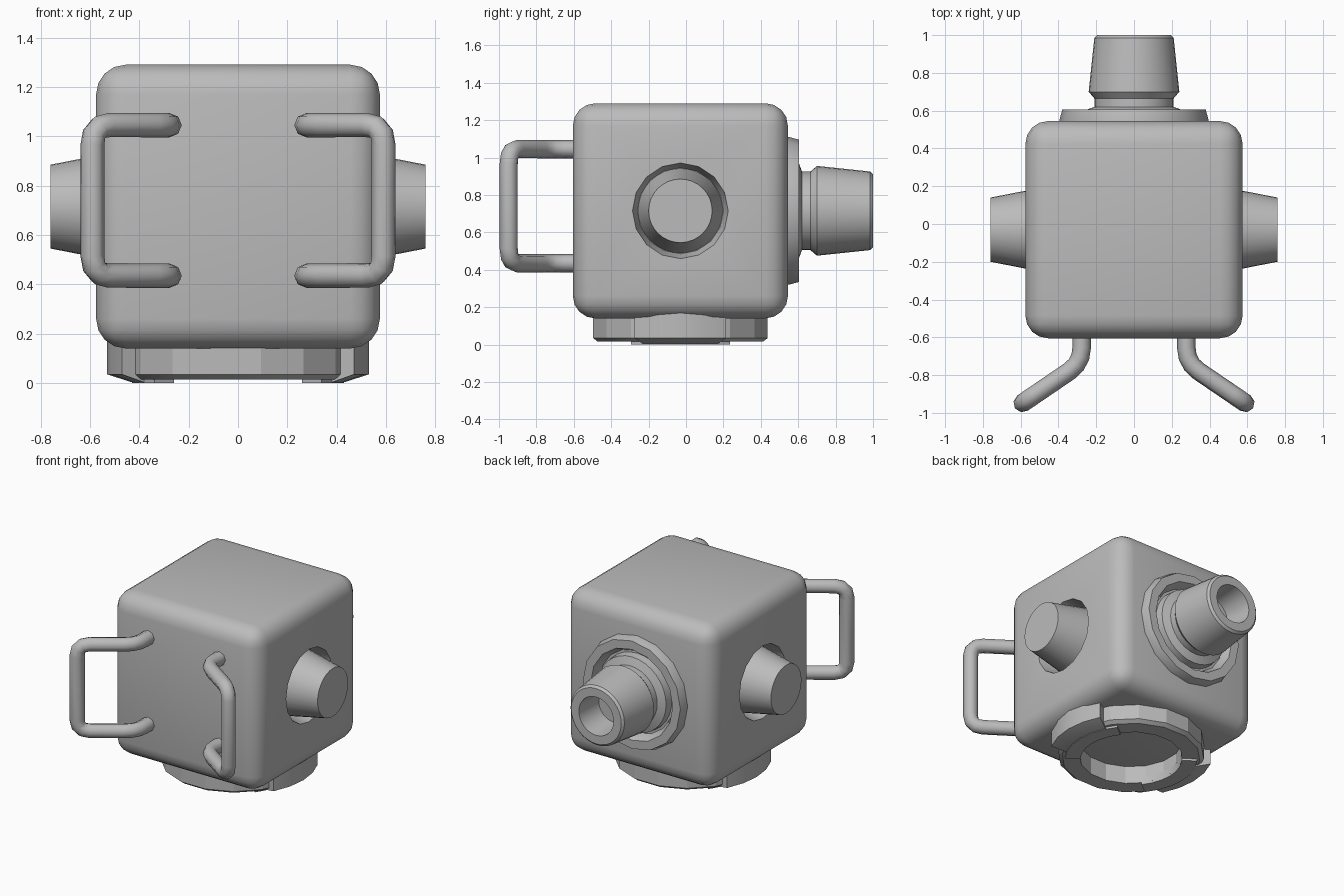
import bpy, bmesh, math
from mathutils import Matrix, Vector

if "Cube" in bpy.data.objects:
    bpy.data.objects.remove(bpy.data.objects["Cube"])

CENTRE = Vector((0, -0.03, 0.715))

grey = bpy.data.materials.new("plain grey")
grey.use_nodes = True
grey.diffuse_color = (0.5, 0.5, 0.5, 1)
grey.node_tree.nodes["Principled BSDF"].inputs["Base Color"].default_value = (0.5, 0.5, 0.5, 1)


def smooth(ob, angle=35):
    bpy.ops.object.select_all(action="DESELECT")
    ob.select_set(True)
    bpy.context.view_layer.objects.active = ob
    bpy.ops.object.shade_smooth_by_angle(angle=math.radians(angle))


def finish(bm, name, angle=35):
    bmesh.ops.recalc_face_normals(bm, faces=bm.faces)
    mesh = bpy.data.meshes.new(name)
    bm.to_mesh(mesh)
    bm.free()
    mesh.materials.append(grey)
    ob = bpy.data.objects.new(name, mesh)
    bpy.context.collection.objects.link(ob)
    smooth(ob, angle)
    return ob


def lathe(name, profile, matrix, seg=32, start=0.0, sweep=360.0, loop=False, angle=35):
    """Turn (radius, height) points about local z, then place with matrix."""
    bm = bmesh.new()
    full = sweep == 360.0
    rows = []
    for i in range(seg if full else seg + 1):
        a = math.radians(start + sweep * i / seg)
        rows.append([bm.verts.new((r * math.cos(a), r * math.sin(a), h)) for r, h in profile])
    n = len(profile)
    for i in range(seg):
        p, q = rows[i], rows[(i + 1) % len(rows)]
        for j in range(n if loop else n - 1):
            k = (j + 1) % n
            bm.faces.new((p[j], q[j], q[k], p[k]))
    if not full:
        bm.faces.new(rows[0])
        bm.faces.new(rows[-1])
    bmesh.ops.remove_doubles(bm, verts=bm.verts, dist=1e-5)
    bmesh.ops.transform(bm, matrix=matrix, verts=bm.verts)
    return finish(bm, name, angle)


# Rounded cube body
bm = bmesh.new()
bmesh.ops.create_cube(bm, size=1.15)
bmesh.ops.bevel(bm, geom=bm.edges[:], offset=0.12, segments=4, profile=0.5, affect="EDGES")
bmesh.ops.translate(bm, vec=CENTRE, verts=bm.verts)
body = finish(bm, "body")

# Side sockets cut into the body, each holding a tapered stub
for side, sign in (("left", 1), ("right", -1)):
    place = Matrix.Translation(CENTRE) @ Matrix.Rotation(sign * math.pi / 2, 4, "Y")
    cutter = lathe("socket_cutter", [(0, 0.47), (0.23, 0.47), (0.262, 0.6), (0, 0.6)],
                   place, seg=16)
    cutter.hide_render = True
    cut = body.modifiers.new("socket", "BOOLEAN")
    cut.operation = "DIFFERENCE"
    cut.solver = "EXACT"
    cut.object = cutter
    bpy.context.view_layer.objects.active = body
    bpy.ops.object.modifier_apply(modifier=cut.name)
    bpy.data.objects.remove(cutter)
    lathe(side + "_stub", [(0, 0.4), (0.24, 0.4), (0.17, 0.76), (0, 0.76)], place)
smooth(body)

# Rear flange with a recessed centre, and the hollow nozzle standing in it
rear = Matrix.Translation((0, 0, CENTRE.z)) @ Matrix.Rotation(-math.pi / 2, 4, "X")
lathe("rear_flange", [(0.395, 0.5), (0.395, 0.55), (0.38, 0.605), (0.32, 0.605),
                      (0.29, 0.55), (0.29, 0.5)], rear, seg=16, loop=True)
lathe("rear_nozzle", [(0, 0.5), (0.275, 0.5), (0.265, 0.6), (0.21, 0.62), (0.21, 0.665),
                      (0.24, 0.7), (0.21, 0.985), (0.195, 1.0), (0.135, 1.0),
                      (0.12, 0.8), (0, 0.8)], rear)

# Base ring with a wide lug and a raised pad on each side
base = Matrix.Translation((0, CENTRE.y, 0))
lathe("base_ring", [(0.335, 0.2), (0.335, 0.015), (0.45, 0.015), (0.476, 0.035), (0.476, 0.2)],
      base, seg=16, start=11.25, loop=True, angle=15)
for side, turn in (("left", 0), ("right", 180)):
    lathe(side + "_base_lug", [(0.36, 0.2), (0.36, 0.003), (0.43, 0.003), (0.53, 0.035), (0.53, 0.2)],
          base, seg=4, start=turn - 27.5, sweep=55, loop=True)
    lathe(side + "_base_pad", [(0.33, 0.06), (0.33, 0), (0.43, 0), (0.43, 0.06)],
          base, seg=6, start=turn - 38, sweep=76, loop=True)


def rounded_path(points, radius, steps=3):
    """Round the inner corners of a path."""
    out = [points[0]]
    for a, b, c in zip(points, points[1:], points[2:]):
        p = b + (a - b).normalized() * radius
        q = b + (c - b).normalized() * radius
        for i in range(steps + 1):
            t = i / steps
            out.append(p * (1 - t) ** 2 + b * 2 * t * (1 - t) + q * t * t)
    return out + [points[-1]]


# Front grab handles, bent outwards
for side, sign in (("left", 1), ("right", -1)):
    half = [(0.277, -0.55), (0.277, -0.735), (0.59, -0.948)]
    points = [Vector((sign * x, y, 1.045)) for x, y in half]
    points += [Vector((sign * x, y, 0.435)) for x, y in reversed(half)]
    path = rounded_path(points, 0.08)
    curve = bpy.data.curves.new(side + "_handle", "CURVE")
    curve.dimensions = "3D"
    curve.bevel_depth = 0.049
    curve.bevel_resolution = 2
    curve.use_fill_caps = True
    spline = curve.splines.new("POLY")
    spline.points.add(len(path) - 1)
    for point, co in zip(spline.points, path):
        point.co = (*co, 1)
    curve.materials.append(grey)
    handle = bpy.data.objects.new(side + "_handle", curve)
    bpy.context.collection.objects.link(handle)
    bpy.ops.object.select_all(action="DESELECT")
    handle.select_set(True)
    bpy.context.view_layer.objects.active = handle
    bpy.ops.object.convert(target="MESH")
    smooth(bpy.context.view_layer.objects.active, 50)
